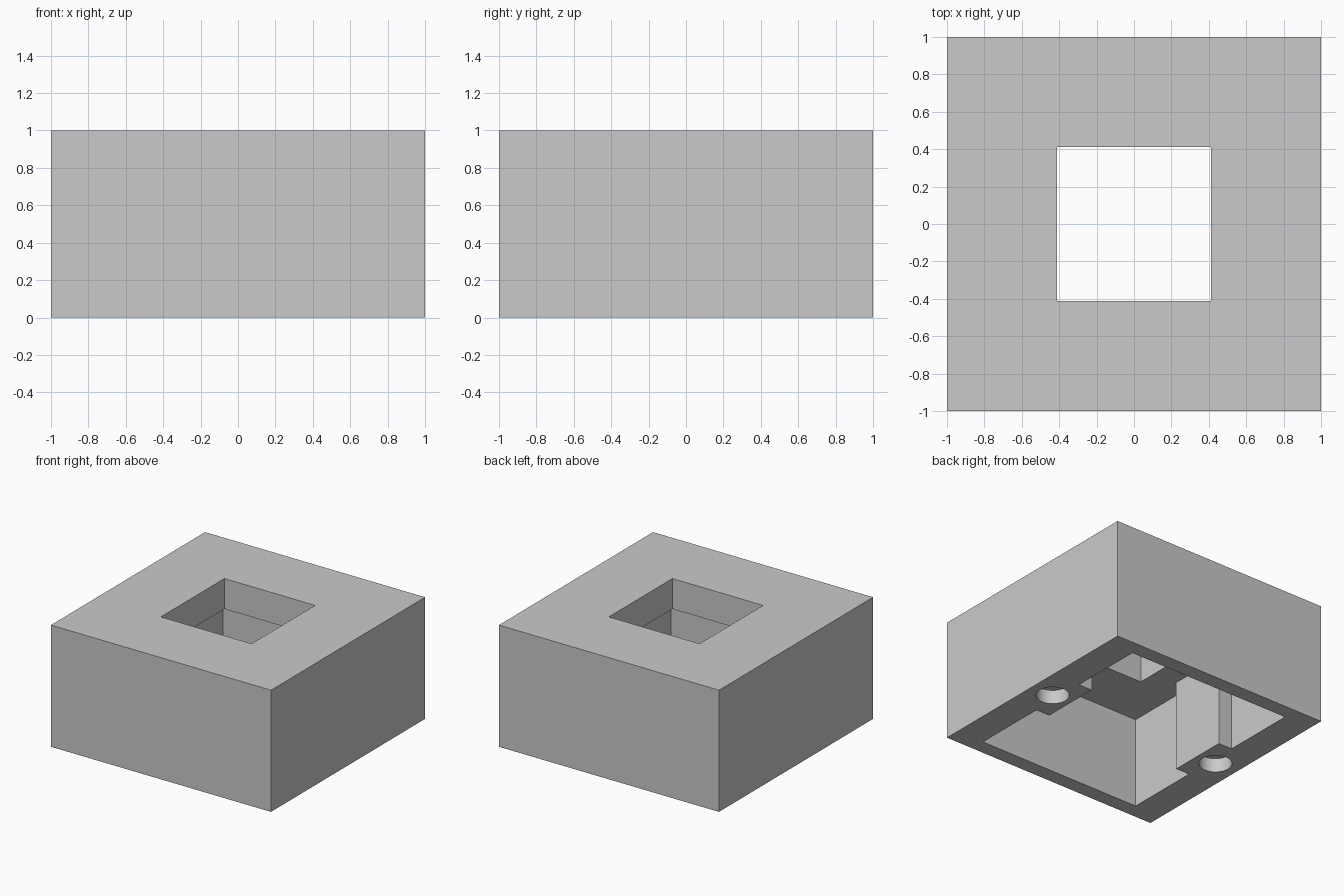
import bpy, bmesh, math

cube = bpy.data.objects.get("Cube")
if cube:
    bpy.data.objects.remove(cube, do_unlink=True)

grey = bpy.data.materials.new("plain_grey")
grey.use_nodes = True
colour = (0.59, 0.59, 0.59, 1)
grey.diffuse_color = colour
grey.node_tree.nodes["Principled BSDF"].inputs["Base Color"].default_value = colour


def prism(name, outline, z0, z1):
    """Extrude an outline from z0 to z1."""
    bm = bmesh.new()
    base = bm.faces.new([bm.verts.new((x, y, z0)) for x, y in outline])
    top = bmesh.ops.extrude_face_region(bm, geom=[base])["geom"]
    bmesh.ops.translate(bm, vec=(0, 0, z1 - z0),
                        verts=[v for v in top if isinstance(v, bmesh.types.BMVert)])
    bmesh.ops.recalc_face_normals(bm, faces=bm.faces)
    mesh = bpy.data.meshes.new(name)
    bm.to_mesh(mesh)
    bm.free()
    mesh.materials.append(grey)
    obj = bpy.data.objects.new(name, mesh)
    bpy.context.collection.objects.link(obj)
    return obj


def square(h):
    return [(-h, -h), (h, -h), (h, h), (-h, h)]


def circle(cx, r, n=48):
    return [(cx + r * math.cos(2 * math.pi * i / n), r * math.sin(2 * math.pi * i / n))
            for i in range(n)]


# Solid block
block = prism("block", square(1), 0, 1)

# Hollow underside, narrowed at the middle by a full-height tab on each side
quarter = [(0.75, 0.875), (0.75, 0.25), (0.625, 0.25)]
half = quarter + [(x, -y) for x, y in reversed(quarter)]
pocket = half + [(-x, -y) for x, y in half]
cutters = [prism("pocket_cutter", pocket, -0.2, 0.75)]

# Square window through the top
cutters.append(prism("window_cutter", square(0.4125), 0.6, 1.2))

# Shallow round sockets in the tabs
for side, x in (("right", -0.8), ("left", 0.8)):
    cutters.append(prism(side + "_socket_cutter", circle(x, 0.125), -0.2, 0.115))

# Cut, then discard the cutters
bpy.context.view_layer.objects.active = block
block.select_set(True)
for cutter in cutters:
    cutter.hide_render = True
    mod = block.modifiers.new(cutter.name, "BOOLEAN")
    mod.operation = "DIFFERENCE"
    mod.solver = "EXACT"
    mod.object = cutter
    bpy.ops.object.modifier_apply(modifier=mod.name)
    bpy.data.objects.remove(cutter, do_unlink=True)

# Smooth socket walls, keep every edge sharp
bpy.ops.object.select_all(action="DESELECT")
block.select_set(True)
bpy.ops.object.shade_smooth_by_angle(angle=math.radians(30))
